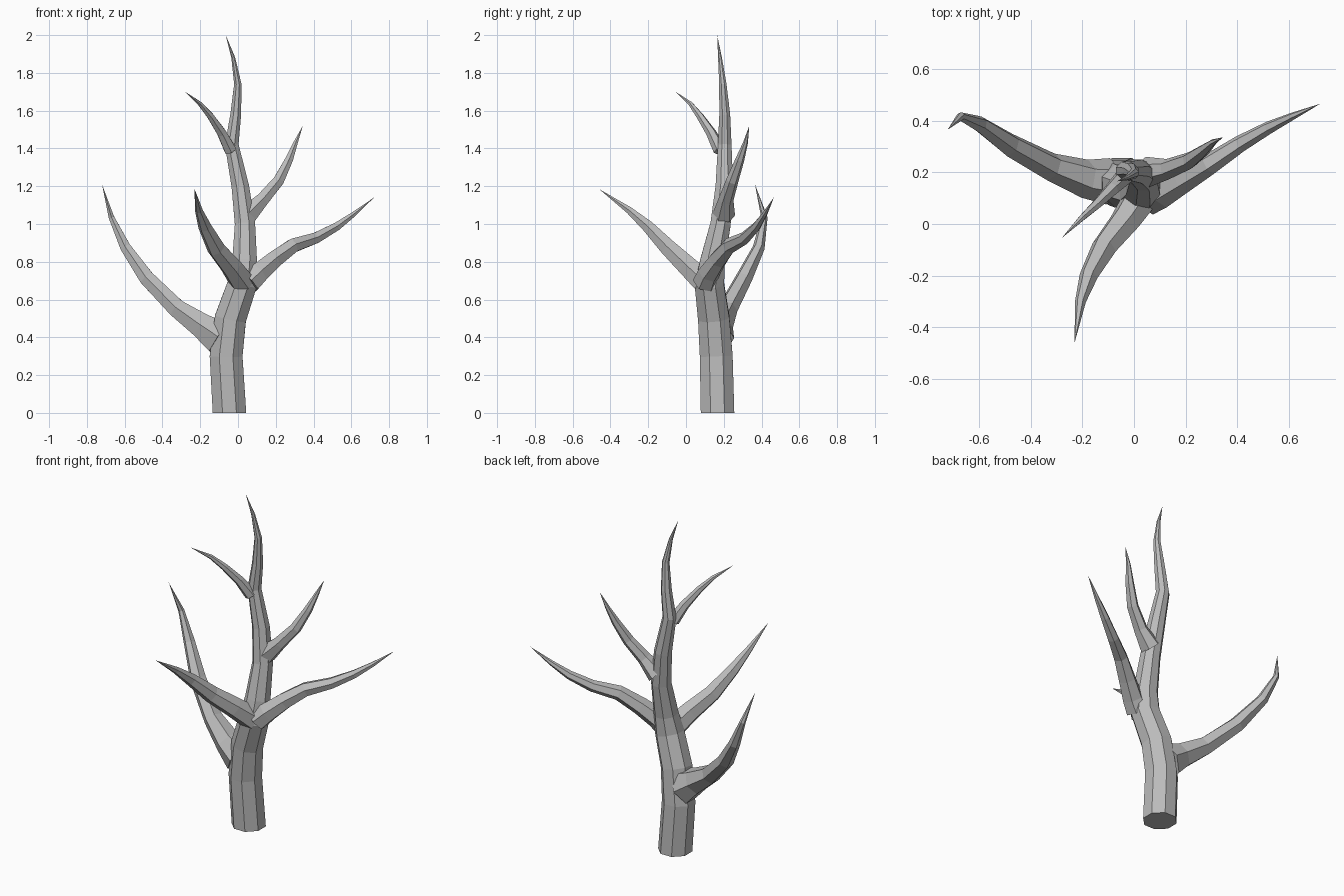
import bpy
import bmesh
import math
from mathutils import Vector

cube = bpy.data.objects.get("Cube")
if cube:
    bpy.data.objects.remove(cube, do_unlink=True)

# One bark colour
bark = bpy.data.materials.new("grey_bark")
bark.use_nodes = True
GREY = (0.5, 0.5, 0.5, 1)
bark.diffuse_color = GREY
bark.node_tree.nodes["Principled BSDF"].inputs["Base Color"].default_value = GREY


def limb(name, stations, sides, side_hint, base_stretch=1.0):
    """Tapered faceted tube through (x, y, z, radius) stations, ending in a point."""
    points = [Vector(s[:3]) for s in stations]
    bm = bmesh.new()
    rings = []
    for i, (p, s) in enumerate(zip(points[:-1], stations)):
        along = (points[i + 1] - points[max(i - 1, 0)]).normalized()
        if name == "trunk" and i == 0:
            along = Vector((0, 0, 1))
        u = side_hint.cross(along).normalized()
        v = along.cross(u)
        stretch = base_stretch if i == 0 else 1.0
        ring = []
        for k in range(sides):
            a = math.tau * (k + 0.5) / sides
            ring.append(bm.verts.new(
                p + s[3] * (math.cos(a) * u * stretch + math.sin(a) * v)))
        rings.append(ring)
    tip = bm.verts.new(points[-1])
    bm.faces.new(rings[0][::-1])
    for low, high in zip(rings, rings[1:]):
        for k in range(sides):
            n = (k + 1) % sides
            bm.faces.new((low[k], low[n], high[n], high[k]))
    for k in range(sides):
        bm.faces.new((rings[-1][k], rings[-1][(k + 1) % sides], tip))
    bmesh.ops.recalc_face_normals(bm, faces=bm.faces)
    mesh = bpy.data.meshes.new(name)
    bm.to_mesh(mesh)
    bm.free()
    mesh.materials.append(bark)
    obj = bpy.data.objects.new(name, mesh)
    bpy.context.collection.objects.link(obj)
    return obj


# Trunk, swaying up to a thin point
limb("trunk", [
    (-.045, .167, 0, .096), (-.063, .16, .3, .094), (-.04, .147, .5, .09),
    (.022, .124, .68, .084), (.035, .14, .8, .071), (.037, .183, 1.0, .058),
    (.012, .203, 1.2, .05), (-.033, .205, 1.42, .039), (-.012, .205, 1.58, .031),
    (-.001, .195, 1.74, .021), (-.025, .18, 1.88, .011), (-.065, .165, 2, 0),
], 8, Vector((0, 1, 0)))

# Branches: each starts inside the trunk with a flared collar
horizontal = Vector((0, 1, 0))
limb("low_right_branch", [
    (-.1, .165, .4, .09), (-.19, .175, .46, .075), (-.32, .22, .55, .055),
    (-.48, .305, .71, .046), (-.595, .385, .875, .032), (-.67, .415, 1.035, .017),
    (-.72, .365, 1.21, 0),
], 6, horizontal, 1.15)

limb("front_branch", [
    (.025, .1, .69, .07), (-.035, .01, .775, .06), (-.115, -.09, .87, .05),
    (-.175, -.2, .985, .036), (-.207, -.3, 1.072, .021), (-.23, -.46, 1.185, 0),
], 6, Vector((1, 0, 0)))

limb("left_branch", [
    (.06, .1, .69, .066), (.11, .12, .74, .06), (.19, .168, .81, .051),
    (.29, .23, .885, .042), (.41, .31, .925, .033), (.52, .372, .985, .025),
    (.61, .415, 1.05, .015), (.72, .465, 1.14, 0),
], 6, horizontal)

limb("upper_left_branch", [
    (.05, .2, 1.05, .06), (.13, .212, 1.13, .04), (.215, .245, 1.23, .033),
    (.27, .285, 1.34, .024), (.305, .315, 1.43, .013), (.343, .335, 1.52, 0),
], 6, horizontal)

limb("top_twig", [
    (-.04, .18, 1.39, .036), (-.085, .135, 1.48, .028), (-.145, .075, 1.57, .02),
    (-.2, .025, 1.635, .013), (-.28, -.055, 1.7, 0),
], 6, horizontal)
